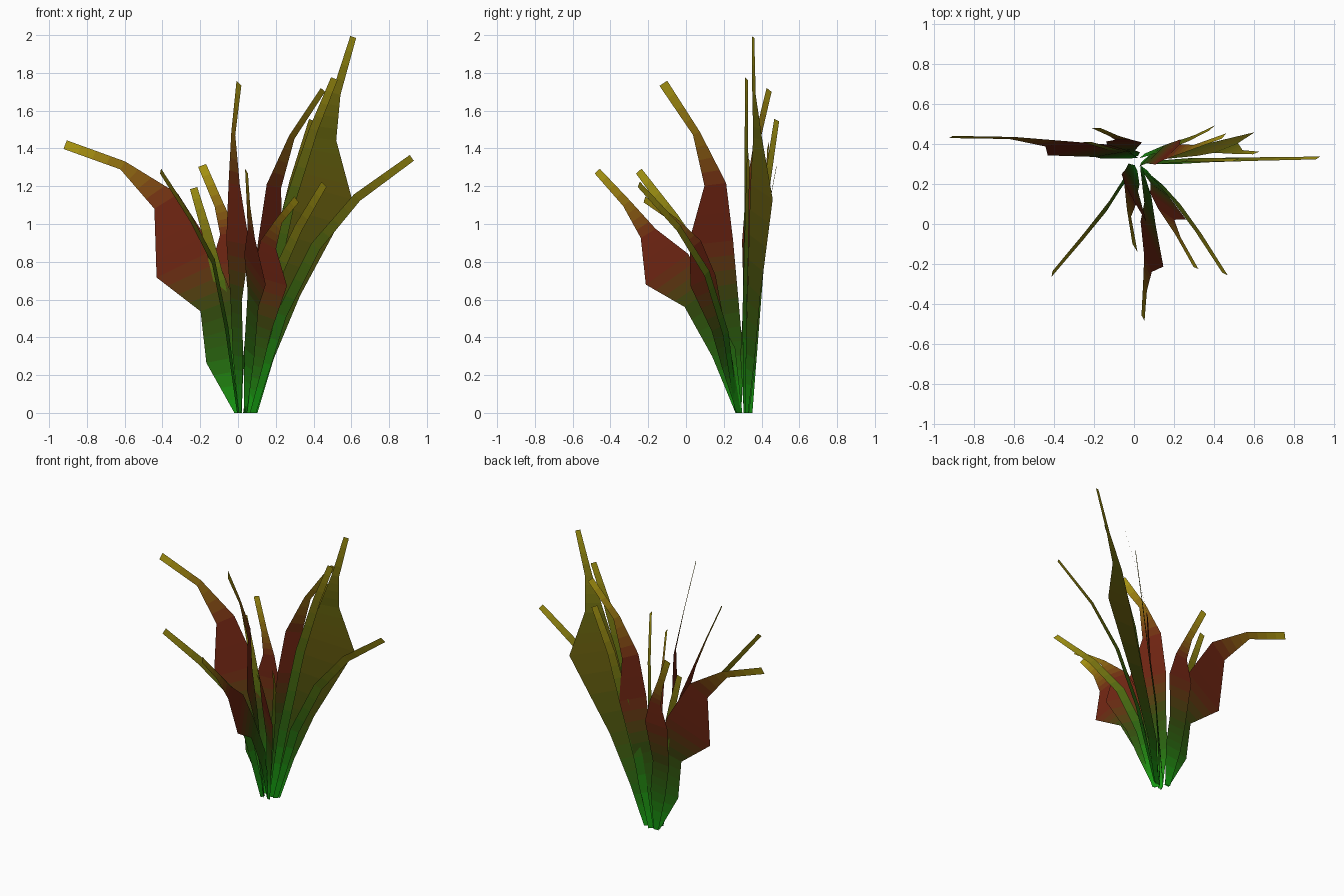
import bpy
from math import sin, cos, radians
from mathutils import Vector

# Shared colour ramps running from leaf base to tip
STOPS = [(0.006, 0.36, 0.006), (0.02, 0.13, 0.005), (0.035, 0.065, 0.004),
         (0.15, 0.018, 0.006), (0.16, 0.018, 0.006), (0.25, 0.13, 0.005), (0.42, 0.33, 0.006)]
GREEN_STOPS = STOPS[:2] + [(0.06, 0.08, 0.004), (0.13, 0.10, 0.004),
                           (0.12, 0.12, 0.004), (0.20, 0.17, 0.005), (0.40, 0.33, 0.006)]
SLIM_STOPS = [(0.006, 0.36, 0.006), (0.02, 0.13, 0.005), (0.08, 0.14, 0.005),
              (0.20, 0.17, 0.005), (0.36, 0.29, 0.006)]
BANDS = 4


def ramp(name, stops):
    mats = []
    for a, b in zip(stops, stops[1:]):
        for i in range(BANDS):
            c = Vector(a).lerp(Vector(b), (i + 0.5) / BANDS)
            m = bpy.data.materials.new(f"{name}_{len(mats)}")
            m.diffuse_color = (*c, 1)
            mats.append(m)
    return mats


BROAD = ramp("broad_leaf", STOPS)
GREEN = ramp("green_leaf", GREEN_STOPS)
SLIM = ramp("slim_leaf", SLIM_STOPS)


def leaf(name, path, widths, mats, twist=20):
    """Flat ribbon along a path, widened in its upright growth plane and then twisted."""
    pts = [Vector(p) for p in path]
    grow = pts[-1] - pts[0]
    normal = Vector((-grow.y, grow.x, 0)).normalized()
    t = radians(twist)
    rows = []
    for i, (p, w) in enumerate(zip(pts, widths)):
        tan = (pts[min(i + 1, len(pts) - 1)] - pts[max(i - 1, 0)]).normalized()
        side = tan.cross(normal).normalized()
        if i == 0:
            side.z = 0
        side = (side * cos(t) - normal * sin(t)) * w / 2
        rows.append((p - side, p + side))
    # split each segment into colour bands
    verts = list(rows[0])
    for a, b in zip(rows, rows[1:]):
        for k in range(1, BANDS + 1):
            verts += [a[0].lerp(b[0], k / BANDS), a[1].lerp(b[1], k / BANDS)]
    n = len(verts) // 2 - 1
    mesh = bpy.data.meshes.new(name)
    mesh.from_pydata(verts, [], [(2*i, 2*i+1, 2*i+3, 2*i+2) for i in range(n)])
    for m in mats:
        mesh.materials.append(m)
    for i, f in enumerate(mesh.polygons):
        f.material_index = i
    bpy.context.collection.objects.link(bpy.data.objects.new(name, mesh))


# Broad leaves
leaf("broad_leaf_left",
     [(0, .33, 0), (-.09, .34, .28), (-.11, .35, .57), (-.28, .37, .79),
      (-.38, .40, 1.12), (-.61, .43, 1.31), (-.915, .435, 1.42)],
     (.04, .16, .19, .34, .15, .05, .05), BROAD, 15)
leaf("broad_leaf_front_tall",
     [(.01, .28, 0), (0, .25, .30), (-.01, .22, .60), (0, .13, .90),
      (-.02, .155, 1.21), (-.025, .055, 1.48), (.005, -.12, 1.745)],
     (.03, .12, .13, .27, .13, .045, .055), BROAD, 28)
leaf("broad_leaf_right_tall",
     [(.08, .32, 0), (.13, .34, .30), (.25, .36, .65), (.46, .40, 1.17),
      (.46, .38, 1.45), (.52, .36, 1.69), (.61, .355, 1.99)],
     (.05, .13, .18, .32, .13, .05, .035), GREEN, 18)
leaf("broad_leaf_right_inner",
     [(.05, .32, 0), (.07, .33, .30), (.11, .35, .60), (.17, .36, .90),
      (.19, .36, 1.20), (.285, .38, 1.46), (.45, .44, 1.71)],
     (.04, .12, .13, .18, .11, .045, .04), BROAD, 28)
leaf("broad_leaf_front_low",
     [(.04, .28, 0), (.06, .20, .32), (.08, .05, .60), (.09, -.10, .76),
      (.07, -.20, .95), (.055, -.315, 1.11), (.045, -.47, 1.28)],
     (.04, .14, .15, .30, .10, .05, .04), BROAD, 22)
leaf("broad_leaf_front_right",
     [(.05, .28, 0), (.09, .22, .25), (.13, .17, .45), (.17, .09, .70),
      (.16, .05, .89), (.22, -.06, 1.02), (.31, -.22, 1.13)],
     (.04, .10, .12, .23, .11, .04, .04), BROAD, 25)
leaf("broad_leaf_back_left",
     [(0, .34, 0), (-.03, .36, .28), (-.06, .37, .50), (-.05, .41, .79),
      (-.05, .42, .95), (-.10, .44, 1.10), (-.19, .48, 1.31)],
     (.04, .12, .13, .18, .09, .05, .045), BROAD, 35)

# Slim blades
slim_w = (.035, .06, .06, .05, .04)
slim_blades = {
    "slim_blade_right_tall": [(.05, .31, 0), (.14, .31, .50), (.27, .32, 1.10),
                              (.40, .32, 1.50), (.51, .32, 1.77)],
    "slim_blade_back_right": [(.04, .34, 0), (.12, .37, .50), (.21, .40, .88),
                              (.29, .43, 1.22), (.39, .48, 1.55)],
    "slim_blade_right_low": [(.08, .31, 0), (.23, .31, .52), (.41, .32, .88),
                             (.63, .325, 1.14), (.92, .33, 1.35)],
    "slim_blade_front_right": [(.05, .27, 0), (.12, .21, .42), (.21, .11, .74),
                               (.32, -.04, .98), (.455, -.25, 1.21)],
    "slim_blade_front_left": [(0, .28, 0), (-.06, .20, .45), (-.13, .09, .80),
                              (-.25, -.06, 1.03), (-.41, -.25, 1.28)],
    "slim_blade_back_left": [(0, .33, 0), (-.04, .35, .35), (-.10, .37, .70),
                             (-.17, .39, .97), (-.235, .41, 1.19)],
}
for blade, path in slim_blades.items():
    leaf(blade, path, slim_w, SLIM)
